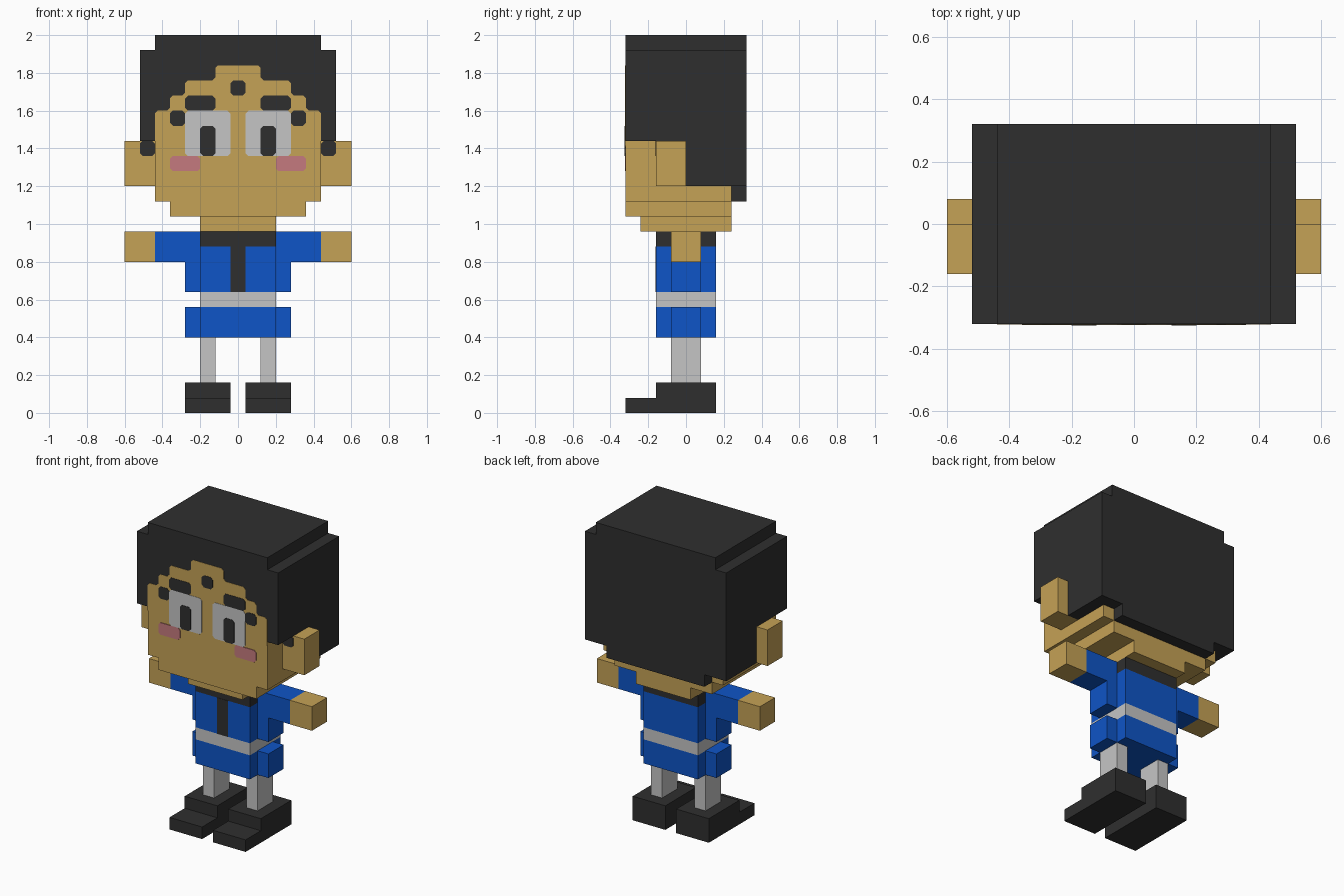
import bpy, bmesh
from mathutils import Vector

cube = bpy.data.objects.get("Cube")
if cube:
    bpy.data.objects.remove(cube, do_unlink=True)


def material(name, rgb):
    m = bpy.data.materials.new(name)
    m.use_nodes = True
    color = (*rgb, 1)
    m.diffuse_color = color
    bsdf = next(n for n in m.node_tree.nodes if n.type == 'BSDF_PRINCIPLED')
    bsdf.inputs["Base Color"].default_value = color
    bsdf.inputs["Roughness"].default_value = 0.9
    return m


BLACK = material("charcoal", (.028, .028, .028))
SKIN = material("tan_skin", (.56, .36, .093))
BLUE = material("bright_blue", (.0045, .09, .57))
GREY = material("light_grey", (.56, .56, .56))
PINK = material("blush_pink", (.56, .195, .21))

U = 0.08        # block size of the grid
FRONT = -4 * U  # plane of the face


def finish(name, bm, mat):
    bmesh.ops.recalc_face_normals(bm, faces=bm.faces)
    mesh = bpy.data.meshes.new(name)
    bm.to_mesh(mesh)
    bm.free()
    mesh.materials.append(mat)
    obj = bpy.data.objects.new(name, mesh)
    bpy.context.scene.collection.objects.link(obj)
    return obj


def blocks(name, mat, *boxes):
    """One part made of boxes, each (x0, x1, y0, y1, z0, z1) in blocks."""
    bm = bmesh.new()
    for x0, x1, y0, y1, z0, z1 in boxes:
        verts = bmesh.ops.create_cube(bm, size=1)["verts"]
        size = Vector((x1 - x0, y1 - y0, z1 - z0))
        mid = Vector((x0 + x1, y0 + y1, z0 + z1)) / 2
        for v in verts:
            v.co = (v.co * size + mid) * U
    return finish(name, bm, mat)


def plate(name, mat, outline, y=FRONT, lift=0.002, cut=0.015):
    """Thin plate facing the front, with every corner trimmed."""
    pts = [Vector((x * U, 0, z * U)) for x, z in outline]
    bm = bmesh.new()
    ring = []
    for i, p in enumerate(pts):
        for q in (pts[i - 1], pts[(i + 1) % len(pts)]):
            co = p + (q - p).normalized() * cut
            ring.append(bm.verts.new((co.x, y - lift, co.z)))
    face = bm.faces.new(ring)
    out = bmesh.ops.extrude_face_region(bm, geom=[face])["geom"]
    for v in out:
        if isinstance(v, bmesh.types.BMVert):
            v.co.y = y + 0.002
    return finish(name, bm, mat)


def rect(x0, x1, z0, z1):
    return [(x0, z0), (x1, z0), (x1, z1), (x0, z1)]


def sides(x0, x1):
    """The span on the left (+x) and its mirror on the right."""
    return (("left", x0, x1), ("right", -x1, -x0))


# Head and hair
blocks("head", SKIN,
       (-5.5, 5.5, -4, 0, 15, 18),
       (-5.5, 5.5, -4, 3, 14, 15),
       (-4.5, 4.5, -4, 3, 13, 14))
blocks("neck", SKIN, (-2.5, 2.5, -3, 3, 12, 13))
blocks("hair", BLACK,
       (-6.5, 6.5, -4, 4, 18, 24),
       (-5.5, 5.5, -4, 4, 24, 25),
       (-6.5, 6.5, 0, 4, 15, 18),
       (-4.5, 4.5, 3, 4, 14, 15))

# Forehead: a stepped arch of skin over the fringe
steps = [(5.5, 17.5), (5.5, 20), (4.5, 20), (4.5, 21), (3.5, 21),
         (3.5, 22), (1.5, 22), (1.5, 23)]
plate("forehead", SKIN, steps + [(-x, z) for x, z in reversed(steps)])
plate("forehead_dot", BLACK, rect(-.5, .5, 21, 22), lift=0.004)

# Paired face details
for side, a, b in sides(.5, 3.5):
    plate(side + "_eye", GREY, rect(a, b, 17, 20), lift=0.004)
for side, a, b in sides(1.5, 2.5):
    plate(side + "_pupil", BLACK, rect(a, b, 17, 19), lift=0.006)
for side, a, b in sides(1.5, 3.5):
    plate(side + "_inner_brow", BLACK, rect(a, b, 20, 21), lift=0.004)
for side, a, b in sides(3.5, 4.5):
    plate(side + "_outer_brow", BLACK, rect(a, b, 19, 20), lift=0.004)
for side, a, b in sides(2.5, 4.5):
    plate(side + "_cheek", PINK, rect(a, b, 16, 17), lift=0.004)

# Ears, each with a tuft of hair on its front
for side, a, b in sides(5.5, 7.5):
    blocks(side + "_ear", SKIN, (a, b, -2, 0, 15, 18))
for side, a, b in sides(5.5, 6.5):
    plate(side + "_sideburn", BLACK, rect(a, b, 17, 18), y=-2 * U)

# Jacket, collar, belt and skirt
blocks("jacket", BLUE, (-2.5, 2.5, -2, 2, 8, 11))
blocks("collar", BLACK, (-2.5, 2.5, -2, 2, 11, 12))
plate("jacket_stripe", BLACK, rect(-.5, .5, 8, 11), y=-2 * U, cut=0.001)
blocks("belt", GREY, (-2.5, 2.5, -2, 2, 7, 8))
blocks("skirt", BLUE, (-2.5, 2.5, -2, 2, 5, 7))

# Sleeves, hands and hip panels
for side, a, b in sides(2.5, 3.5):
    blocks(side + "_jacket_side", BLUE, (a, b, -1, 1, 8, 10))
    blocks(side + "_skirt_side", BLUE, (a, b, -1, 1, 5, 7))
for side, a, b in sides(2.5, 5.5):
    blocks(side + "_sleeve", BLUE, (a, b, -1, 1, 10, 12))
for side, a, b in sides(5.5, 7.5):
    blocks(side + "_hand", SKIN, (a, b, -1, 1, 10, 12))

# Legs and shoes
for side, a, b in sides(1.5, 2.5):
    blocks(side + "_leg", GREY, (a, b, -1, 1, 2, 5))
for side, a, b in sides(.5, 3.5):
    blocks(side + "_shoe", BLACK, (a, b, -2, 2, 0, 2), (a, b, -4, -2, 0, 1))
